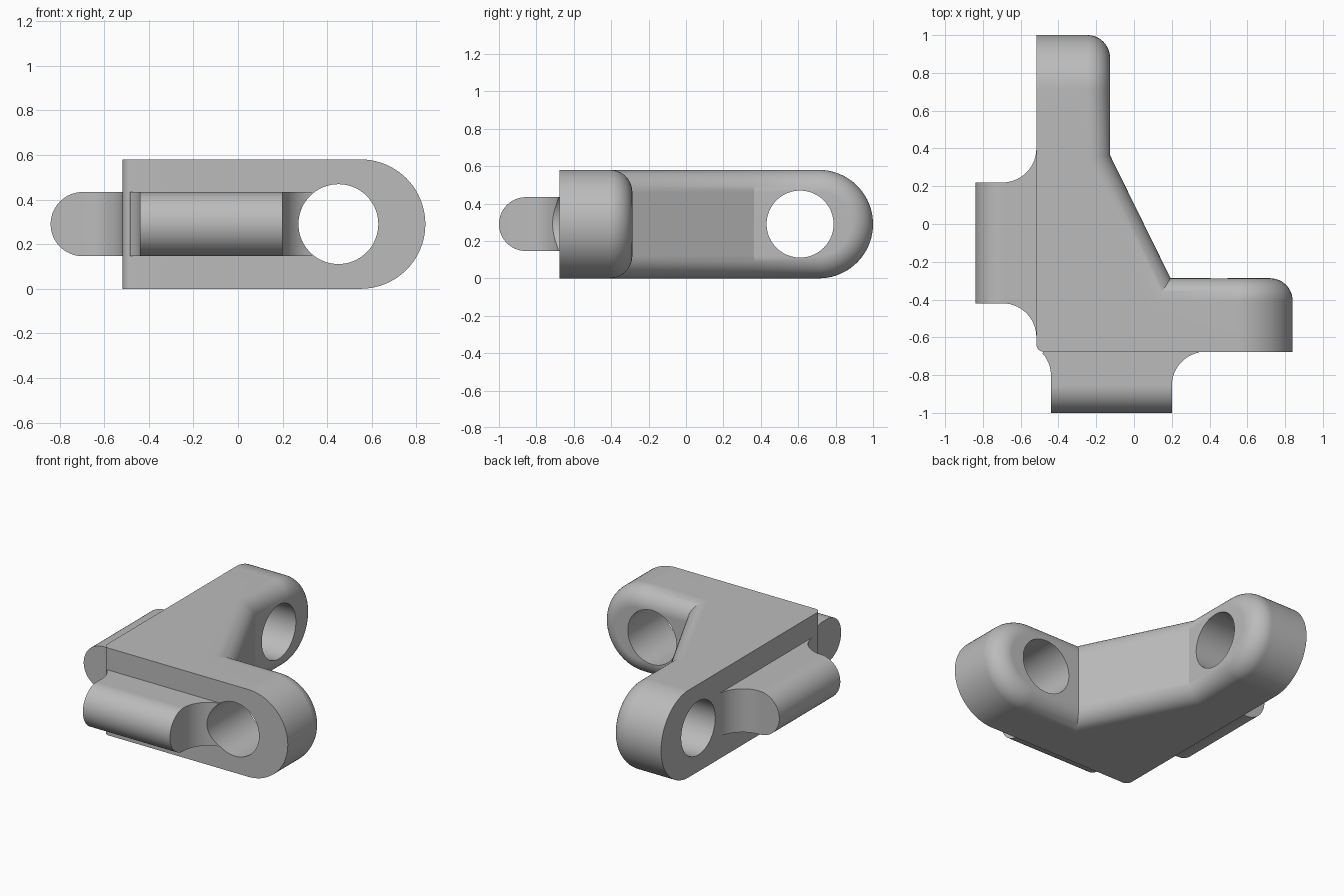
import bpy, bmesh, math
from mathutils import Matrix

if "Cube" in bpy.data.objects:
    bpy.data.objects.remove(bpy.data.objects["Cube"])

LEFT, FRONT = -0.517, -0.677      # outer faces of the two arms
R, ZC = 0.29, 0.29                # half height and mid height
THICK, BEVEL = 0.39, 0.12
STEPS = 12

grey = bpy.data.materials.new("plain_grey")
grey.diffuse_color = (0.5, 0.5, 0.5, 1)
grey.use_nodes = True
grey.node_tree.nodes["Principled BSDF"].inputs["Base Color"].default_value = grey.diffuse_color


def finish(name, bm):
    bmesh.ops.remove_doubles(bm, verts=bm.verts, dist=1e-5)
    bmesh.ops.recalc_face_normals(bm, faces=bm.faces)
    me = bpy.data.meshes.new(name)
    bm.to_mesh(me)
    bm.free()
    me.materials.append(grey)
    ob = bpy.data.objects.new(name, me)
    bpy.context.collection.objects.link(ob)
    return ob


def loft(name, rings):
    """Skin a list of equal-length point rings and cap both ends."""
    bm = bmesh.new()
    loops = [[bm.verts.new(p) for p in ring] for ring in rings]
    for a, b in zip(loops, loops[1:]):
        for i in range(len(a)):
            j = (i + 1) % len(a)
            bm.faces.new((a[i], a[j], b[j], b[i]))
    bm.faces.new(loops[0])
    bm.faces.new(loops[-1])
    return finish(name, bm)


def sweep(a0, a1, n):
    return [math.radians(a0 + (a1 - a0) * i / n) for i in range(n + 1)]


def arm(name, start, end, place):
    """D-shaped arm, rounded over on its inner side; place maps (along, depth, z)."""
    layers = [(0, 0)] + [(THICK - BEVEL + BEVEL * math.sin(t), BEVEL * (1 - math.cos(t)))
                         for t in sweep(0, 90, STEPS)]
    rings = []
    for depth, inset in layers:
        r = R - inset
        ring = [(start, ZC - r)]
        ring += [(end - R + r * math.cos(t), ZC + r * math.sin(t)) for t in sweep(-90, 90, 40)]
        ring.append((start, ZC + r))
        rings.append([place(u, depth, z) for u, z in ring])
    return loft(name, rings)


def tab(name, centre, place, low=(0.179, 0.179, 90)):
    """Round-ended tab with concave root fillets; place maps (along, out, z)."""
    half, cap, root = 0.32, 0.144, 0.179

    def fillet(side, r, vc, angle):
        pts = [(centre + side * (half + r - r * math.cos(t)), vc - r * math.sin(t))
               for t in sweep(0, angle, 14)]
        return [(centre + side * half, root)] + pts + [(pts[-1][0] - side * 0.01, -0.05)]

    lower = fillet(-1, *low)[::-1]
    upper = fillet(1, 0.179, 0.179, 90)
    rings = []
    for t in sweep(-90, 90, 32):
        out = root + cap * math.cos(t)
        ends = [(centre - half, out), (centre + half, out)]
        rings.append([place(u, v, ZC + cap * math.sin(t)) for u, v in lower + ends + upper])
    return loft(name, rings)


# Central web: rounded outer corner, rolled-over diagonal edge
nx, ny = 0.897, 0.442
top = [(R - BEVEL + BEVEL * math.sin(t), BEVEL * (1 - math.cos(t))) for t in sweep(0, 90, STEPS)]
levels = [(ZC - h, o) for h, o in reversed(top)] + [(ZC + h, o) for h, o in top]
corner = [(LEFT + 0.04 + 0.04 * math.cos(t), FRONT + 0.04 + 0.04 * math.sin(t))
          for t in sweep(180, 270, 6)]
rings = []
for z, o in levels:
    dx, dy = nx * o, ny * o
    outline = corner + [(0.264 - dx, FRONT), (0.264 - dx, -0.43 - dy),
                        (-0.25 - dx, 0.614 - dy), (LEFT, 0.614 - dy)]
    rings.append([(x, y, z) for x, y in outline])
body = loft("corner_bracket", rings)

# Two arms and two tabs
parts = [
    arm("side_arm", -0.3, 0.84, lambda u, d, z: (u, FRONT + d, z)),
    arm("back_arm", -0.4, 1.0, lambda u, d, z: (LEFT + d, u, z)),
    tab("left_tab", -0.10, lambda u, v, z: (LEFT - v, u, z)),
    tab("front_tab", -0.12, lambda u, v, z: (u, FRONT - v, z), (0.17, 0.123, 42)),
]


# Pin holes
def pin(name, loc, axis):
    bm = bmesh.new()
    turn = Matrix.Rotation(math.pi / 2, 4, axis)
    bmesh.ops.create_cone(bm, cap_ends=True, segments=72, radius1=0.179, radius2=0.179,
                          depth=1.2, matrix=Matrix.Translation(loc) @ turn)
    return finish(name, bm)


pins = [pin("side_pin_cutter", (0.45, -0.6, ZC), 'X'),
        pin("back_pin_cutter", (-0.4, 0.61, ZC), 'Y')]

# Join everything, then drill the holes
bpy.context.view_layer.objects.active = body
body.select_set(True)
for other, op in [(p, 'UNION') for p in parts] + [(p, 'DIFFERENCE') for p in pins]:
    mod = body.modifiers.new("join", 'BOOLEAN')
    mod.operation, mod.solver, mod.object = op, 'EXACT', other
    bpy.ops.object.modifier_apply(modifier=mod.name)
    bpy.data.objects.remove(other)

bpy.ops.object.shade_smooth_by_angle(angle=math.radians(25))
wn = body.modifiers.new("even_shading", 'WEIGHTED_NORMAL')
wn.keep_sharp = True
